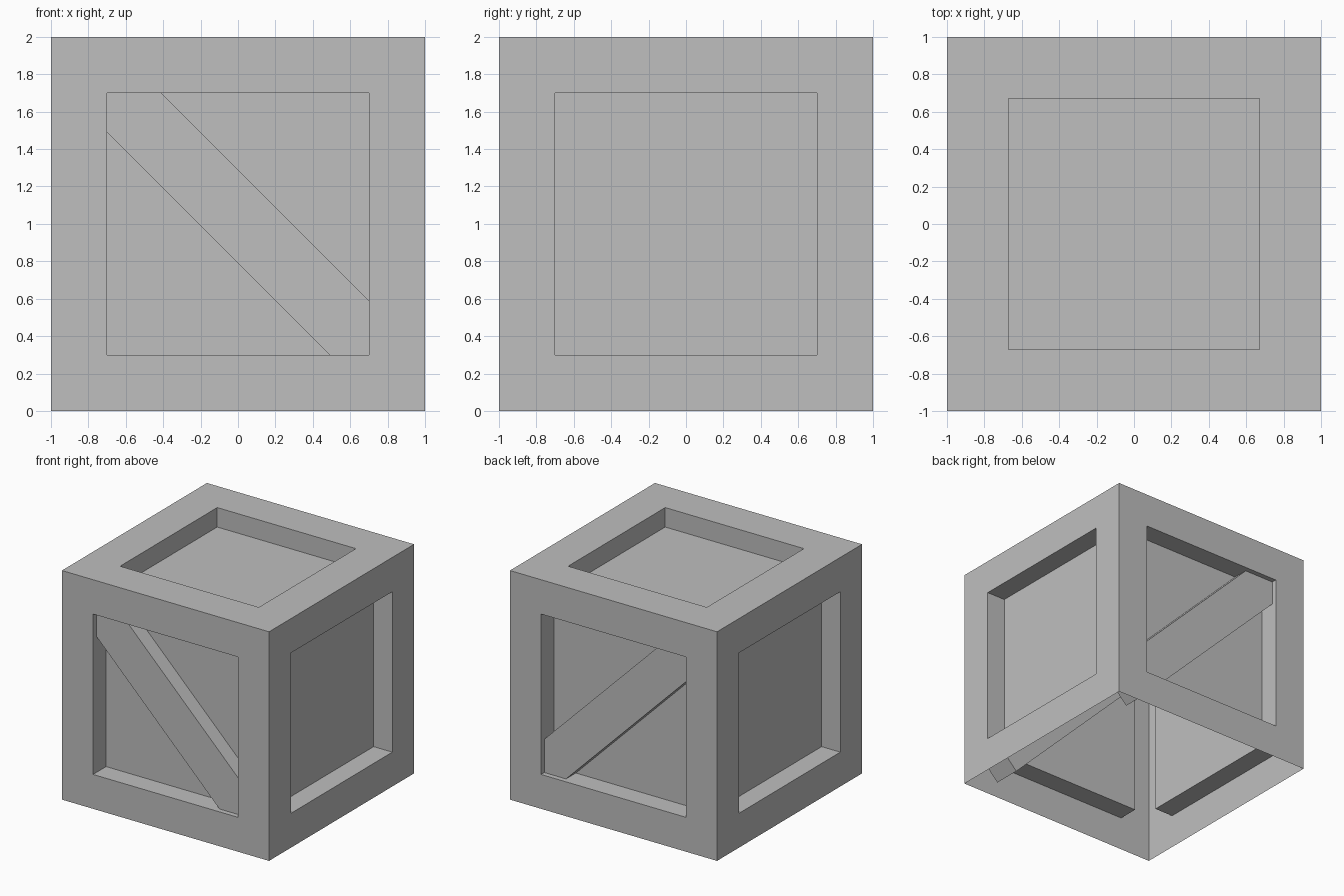
import bpy
import bmesh
from math import radians
from mathutils import Matrix

cube = bpy.data.objects.get("Cube")
if cube:
    bpy.data.objects.remove(cube, do_unlink=True)

GREY = (0.52, 0.52, 0.52, 1.0)
grey = bpy.data.materials.new("crate_grey")
grey.use_nodes = True
grey.diffuse_color = GREY
grey.node_tree.nodes["Principled BSDF"].inputs["Base Color"].default_value = GREY


def finish(bm, name):
    mesh = bpy.data.meshes.new(name)
    bm.to_mesh(mesh)
    bm.free()
    mesh.materials.append(grey)
    obj = bpy.data.objects.new(name, mesh)
    bpy.context.collection.objects.link(obj)
    return obj


def sink_panel(bm, face, border, depth):
    """Frame a face with a border and push its middle straight inward."""
    bmesh.ops.inset_individual(bm, faces=[face], thickness=border, use_even_offset=True)
    bmesh.ops.inset_individual(bm, faces=[face], thickness=0, depth=-depth)


# Crate shell: open underneath, with a sunken panel on every other side
bm = bmesh.new()
bmesh.ops.create_cube(bm, size=2, matrix=Matrix.Translation((0, 0, 1)))
bm.normal_update()
bottom = [f for f in bm.faces if f.normal.z < -0.5]
bmesh.ops.delete(bm, geom=bottom, context="FACES_ONLY")
for face in list(bm.faces):
    if face.normal.z > 0.5:
        sink_panel(bm, face, border=0.33, depth=0.17)
    else:
        sink_panel(bm, face, border=0.3, depth=0.18)
finish(bm, "crate_shell")

# Diagonal braces across the front and back panels
for name, side in (("front_brace", -1), ("back_brace", 1)):
    bm = bmesh.new()
    bmesh.ops.create_cube(bm, size=1, matrix=Matrix.Diagonal((2.28, 0.245, 0.354, 1)))
    brace = finish(bm, name)
    brace.location = (0, side * 0.833, 1.04)
    brace.rotation_euler.y = radians(45)
